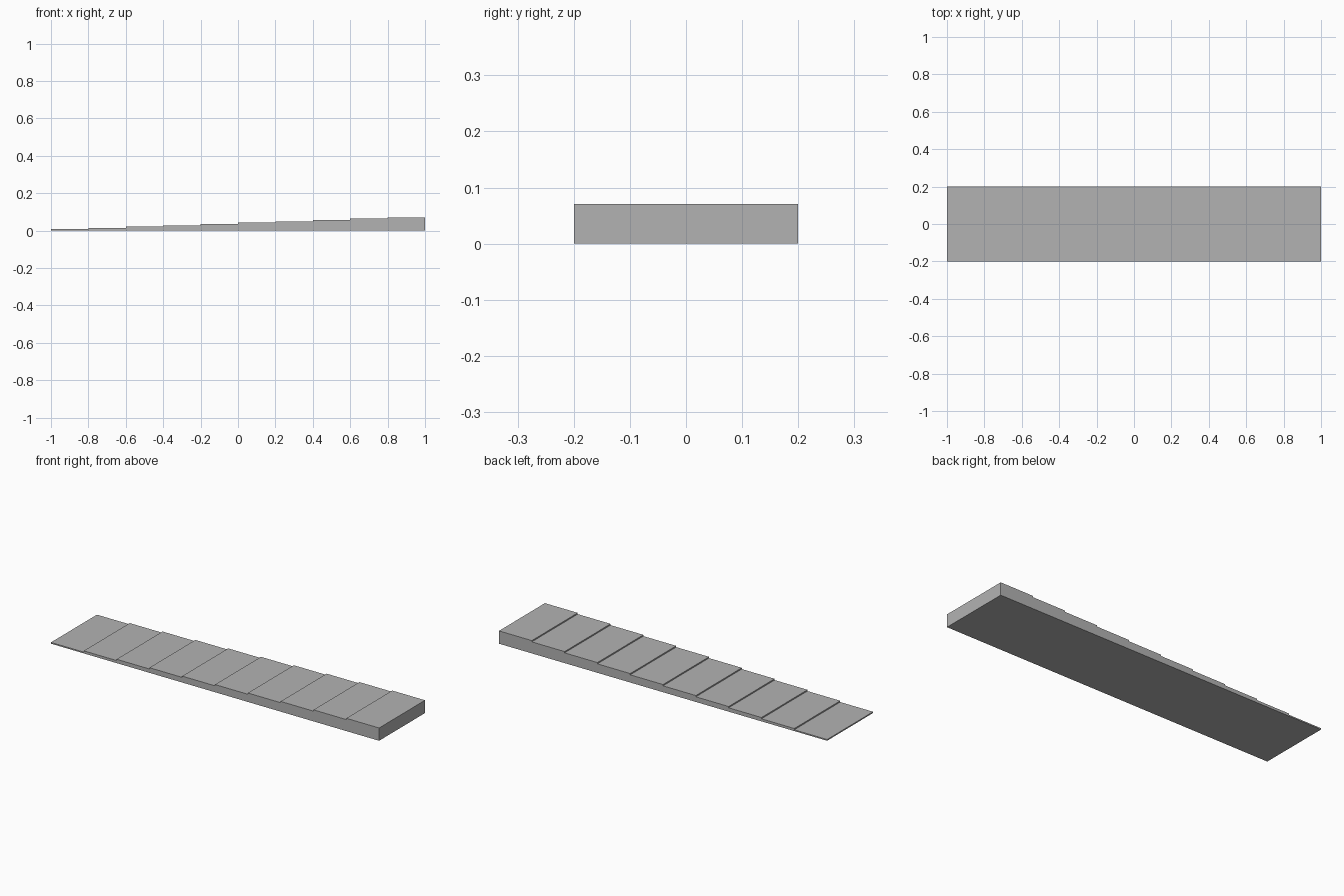
import bpy
import bmesh

cube = bpy.data.objects.get("Cube")
if cube:
    bpy.data.objects.remove(cube, do_unlink=True)

STEPS = 10
LENGTH, WIDTH, HEIGHT = 2.0, 0.4, 0.0705
RUN, RISE = LENGTH / STEPS, HEIGHT / STEPS

# Plain grey material
grey = bpy.data.materials.new("grey")
grey.use_nodes = True
color = (0.45, 0.45, 0.45, 1)
grey.diffuse_color = color
grey.node_tree.nodes["Principled BSDF"].inputs["Base Color"].default_value = color

# Side profile: flat base, then treads descending from the tall end
profile = [(-LENGTH / 2, 0), (LENGTH / 2, 0)]
for i in reversed(range(STEPS)):
    left = -LENGTH / 2 + i * RUN
    top = (i + 1) * RISE
    profile += [(left + RUN, top), (left, top)]

# Extrude the profile across the width
bm = bmesh.new()
side = bm.faces.new([bm.verts.new((x, -WIDTH / 2, z)) for x, z in profile])
result = bmesh.ops.extrude_face_region(bm, geom=[side])
moved = [g for g in result["geom"] if isinstance(g, bmesh.types.BMVert)]
bmesh.ops.translate(bm, verts=moved, vec=(0, WIDTH, 0))
bmesh.ops.recalc_face_normals(bm, faces=bm.faces)

mesh = bpy.data.meshes.new("shallow_steps")
bm.to_mesh(mesh)
bm.free()
mesh.materials.append(grey)
steps = bpy.data.objects.new("shallow_steps", mesh)
bpy.context.collection.objects.link(steps)
